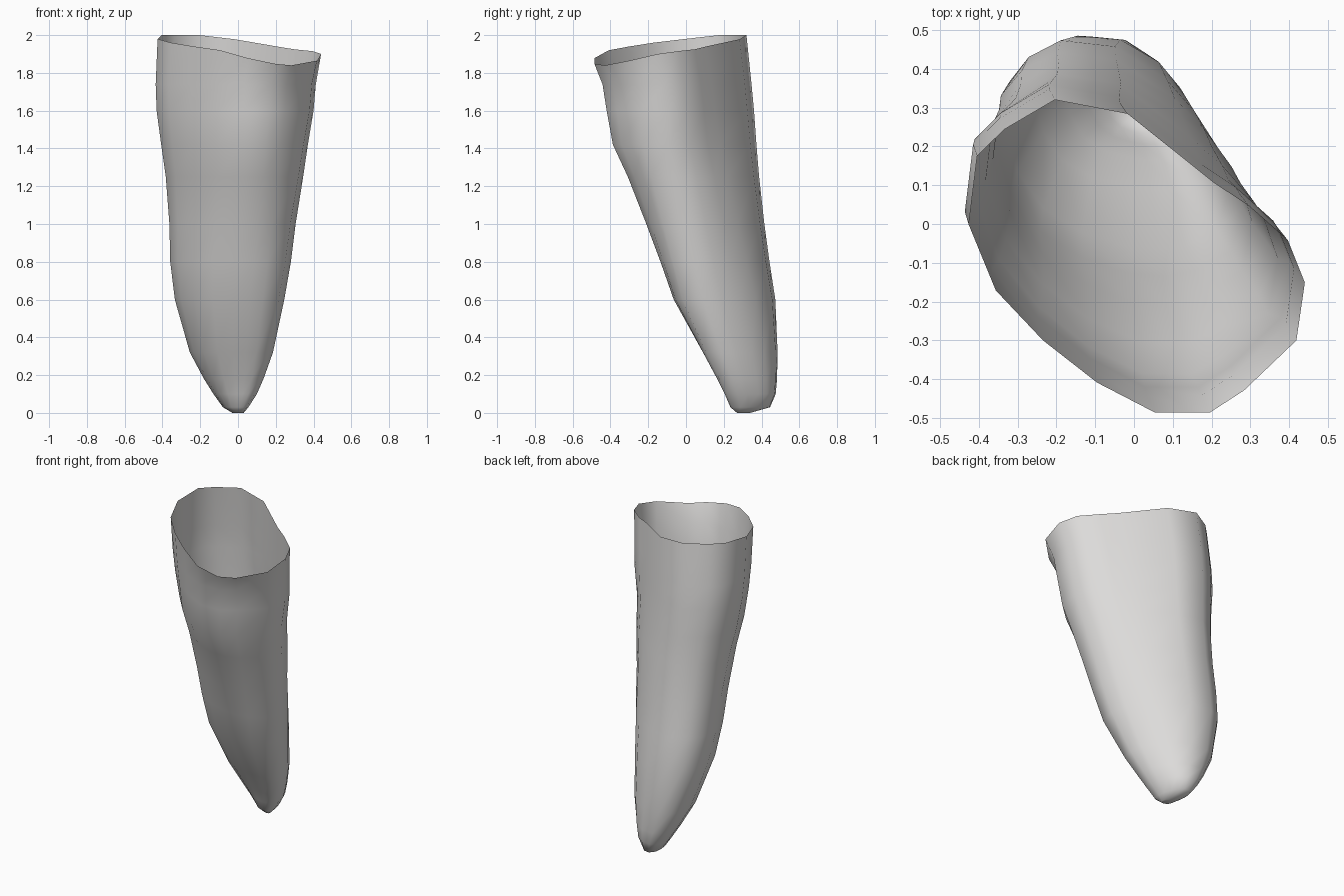
import bpy
import bmesh
import math

if "Cube" in bpy.data.objects:
    bpy.data.objects.remove(bpy.data.objects["Cube"])

# Matching outlines, scaled to a unit box: broad opening and tapered root
RIM = [(-.48, 1), (-.05, .91), (.46, .47), (.67, .32), (.9, .1), (1, -.17),
       (.95, -.54), (.64, -.86), (.44, -1), (.11, -1), (-.23, -.81),
       (-.55, -.54), (-.83, -.22), (-.99, .2), (-.94, .64), (-.78, .81)]
ROOT = [(-.5, 1), (0, .95), (.45, .66), (.7, .32), (.92, -.1), (1, -.5),
        (.88, -.92), (.6, -1), (.35, -1), (.05, -.95), (-.33, -.85),
        (-.68, -.63), (-.9, -.26), (-1, .2), (-.95, .6), (-.78, .85)]

# Wavy height of the open edge
EDGE = [2, 1.978, 1.94, 1.925, 1.915, 1.9, 1.865, 1.84,
        1.848, 1.878, 1.92, 1.94, 1.96, 1.98, 2, 2]

# Section extents: height, x min, x max, y min, y max
SECTIONS = [
    (0, -.03, .03, .27, .34),
    (.03, -.08, .055, .235, .445),
    (.1, -.13, .1, .205, .475),
    (.18, -.18, .135, .165, .482),
    (.32, -.255, .185, .09, .485),
    (.6, -.335, .245, -.065, .473),
    (.8, -.36, .28, -.135, .442),
    (1, -.365, .305, -.21, .415),
    (1.25, -.385, .345, -.308, .387),
    (1.42, -.41, .37, -.387, .373),
    (1.6, -.435, .4, -.42, .36),
    (1.74, -.44, .412, -.442, .347),
    (None, -.43, .44, -.485, .32),
]


def section_ring(bm, section):
    """One loop of vertices, blending from root outline to rim outline."""
    z, x0, x1, y0, y1 = section
    blend = 1 if z is None else min(max((z - .3) / 1.3, 0), 1)
    ring = []
    for low, high, edge in zip(ROOT, RIM, EDGE):
        u = low[0] + (high[0] - low[0]) * blend
        v = low[1] + (high[1] - low[1]) * blend
        ring.append(bm.verts.new(((x0 + x1 + u * (x1 - x0)) / 2,
                                  (y0 + y1 + v * (y1 - y0)) / 2,
                                  edge if z is None else z)))
    return ring


# Hollow shell, closed at the tip and open at the top
bm = bmesh.new()
rings = [section_ring(bm, s) for s in SECTIONS]
count = len(RIM)
for lower, upper in zip(rings, rings[1:]):
    for i in range(count):
        j = (i + 1) % count
        bm.faces.new((lower[j], lower[i], upper[i], upper[j]))
bm.faces.new(rings[0])
bm.normal_update()

mesh = bpy.data.meshes.new("root_shell")
bm.to_mesh(mesh)
bm.free()
shell = bpy.data.objects.new("root_shell", mesh)
bpy.context.collection.objects.link(shell)

# Plain pale grey
grey = bpy.data.materials.new("pale_grey")
grey.use_nodes = True
colour = (.72, .71, .7, 1)
grey.diffuse_color = colour
grey.node_tree.nodes["Principled BSDF"].inputs["Base Color"].default_value = colour
mesh.materials.append(grey)

# Smooth surface
bpy.ops.object.select_all(action='DESELECT')
shell.select_set(True)
bpy.context.view_layer.objects.active = shell
bpy.ops.object.shade_smooth_by_angle(angle=math.radians(60))
